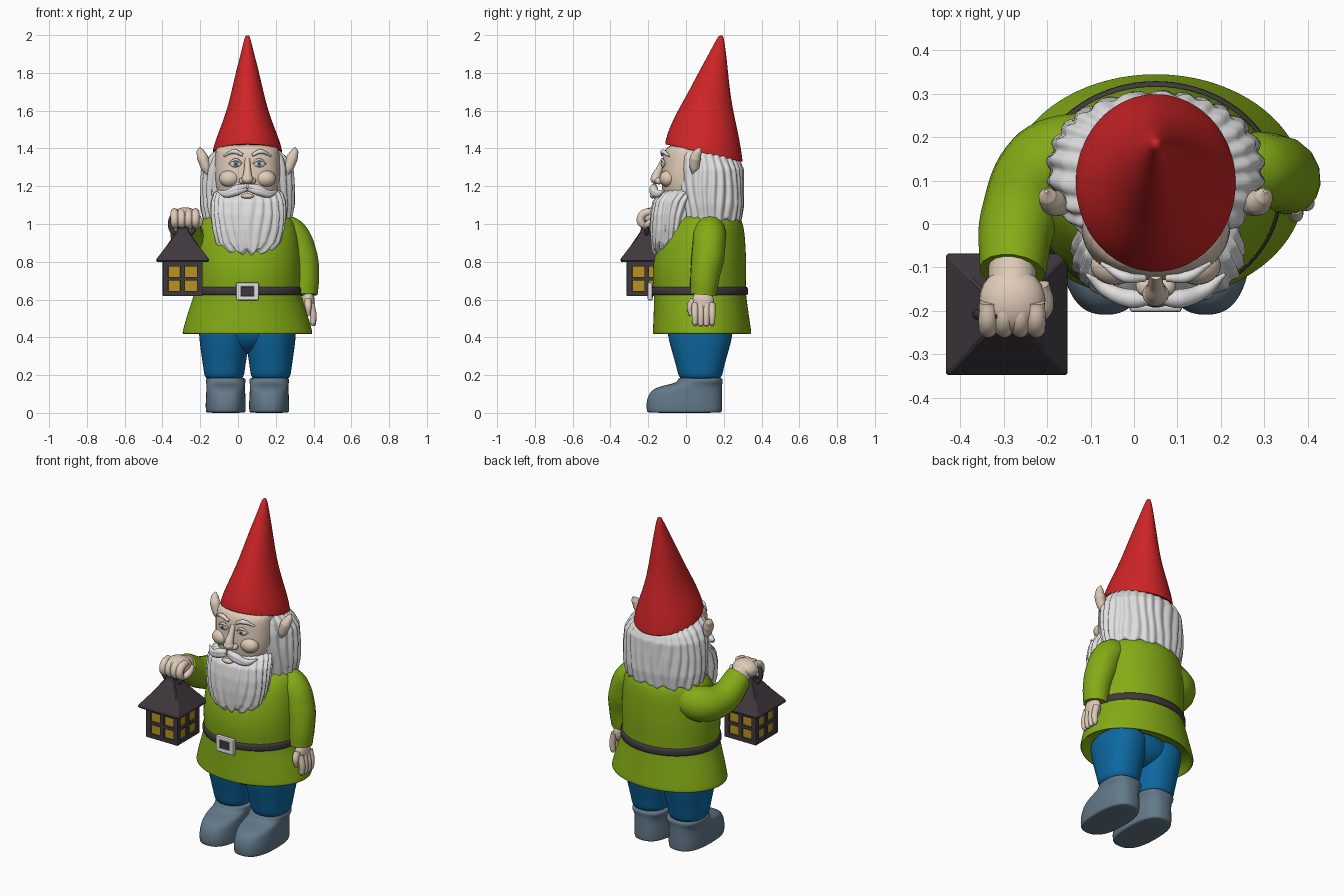
import bpy, bmesh, math
from mathutils import Vector

CX = 0.05  # centre line of the figure


def material(name, rgb):
    m = bpy.data.materials.new(name)
    m.diffuse_color = (*rgb, 1)
    return m


GREEN = material("leaf green", (0.23, 0.41, 0.008))
RED = material("hat red", (0.62, 0.018, 0.02))
BLUE = material("trouser blue", (0.004, 0.14, 0.36))
BOOT = material("slate grey", (0.125, 0.19, 0.25))
SKIN = material("skin", (0.74, 0.60, 0.48))
WHITE = material("hair white", (0.74, 0.74, 0.74))
DARK = material("dark iron", (0.05, 0.04, 0.048))
YELLOW = material("window yellow", (0.50, 0.29, 0.015))
IRIS = material("eye grey", (0.22, 0.29, 0.33))
BLACK = material("pupil black", (0.01, 0.01, 0.01))


def add(name, bm, mat, smooth=True, subsurf=0):
    bmesh.ops.recalc_face_normals(bm, faces=bm.faces[:])
    for f in bm.faces:
        f.smooth = smooth
    me = bpy.data.meshes.new(name)
    bm.to_mesh(me)
    bm.free()
    me.materials.append(mat)
    ob = bpy.data.objects.new(name, me)
    bpy.context.collection.objects.link(ob)
    if subsurf:
        ob.modifiers.new("smooth", 'SUBSURF').levels = subsurf
        ob.modifiers["smooth"].render_levels = subsurf
    return ob


def loft(name, mat, rings, cx=CX, n=32, p=1.0, steps=1, groove=0, waves=20, rag=0, subsurf=2):
    """Stack of ovals: (half width, front y, back y, z) or (..., front z, back z)."""
    rings = [r if len(r) == 5 else (*r, r[3]) for r in rings]
    full = []
    for a, b in zip(rings, rings[1:]):
        for s in range(steps):
            t = s / steps
            full.append([u + (v - u) * t for u, v in zip(a, b)])
    full.append(rings[-1])
    zlo = full[0][3]
    bm = bmesh.new()
    loops = []
    for rx, yf, yb, zf, zb in full:
        loop = []
        for i in range(n):
            a = 2 * math.pi * i / n
            c, s = math.cos(a), math.sin(a)
            z = (zf + zb) / 2 + s * (zb - zf) / 2
            ph = waves * a + 1.3 * math.sin(13 * z + 3 * a) + 0.8 * math.sin(5 * a)
            g = 1 + groove * (abs(math.sin(ph / 2)) * 2 - 1.3)
            if rag:
                z += rag * math.sin(waves * 0.5 * a + 1) * max(0, 1 - (zf - zlo) / 0.12)
            x = cx + rx * g * math.copysign(abs(c) ** p, c)
            y = (yf + yb) / 2 + (yb - yf) / 2 * g * math.copysign(abs(s) ** p, s)
            loop.append(bm.verts.new((x, y, z)))
        loops.append(loop)
    for l0, l1 in zip(loops, loops[1:]):
        for i in range(n):
            j = (i + 1) % n
            bm.faces.new((l0[i], l0[j], l1[j], l1[i]))
    bm.faces.new(loops[0])
    bm.faces.new(loops[-1])
    return add(name, bm, mat, True, subsurf)


def ball(name, mat, loc, r, rot=(0, 0, 0)):
    bm = bmesh.new()
    bmesh.ops.create_uvsphere(bm, u_segments=24, v_segments=14, radius=1)
    ob = add(name, bm, mat)
    ob.location, ob.scale, ob.rotation_euler = loc, r, rot
    return ob


def box(name, mat, loc, size, bevel=0.003):
    bm = bmesh.new()
    bmesh.ops.create_cube(bm, size=1)
    bmesh.ops.scale(bm, vec=size, verts=bm.verts[:])
    if bevel:
        bmesh.ops.bevel(bm, geom=bm.edges[:], offset=bevel, segments=2, affect='EDGES', profile=0.5)
    ob = add(name, bm, mat, False)
    ob.location = loc
    return ob


def tube(name, mat, pts):
    """Round tube through (x, y, z, radius) points, turned into a mesh."""
    cu = bpy.data.curves.new(name, 'CURVE')
    cu.dimensions = '3D'
    cu.bevel_depth, cu.bevel_resolution, cu.resolution_u = 1, 6, 10
    cu.use_fill_caps = True
    sp = cu.splines.new('BEZIER')
    sp.bezier_points.add(len(pts) - 1)
    for bp, q in zip(sp.bezier_points, pts):
        bp.co, bp.radius = q[:3], q[3]
        bp.handle_left_type = bp.handle_right_type = 'AUTO'
    tmp = bpy.data.objects.new(name + "_path", cu)
    bpy.context.collection.objects.link(tmp)
    dg = bpy.context.evaluated_depsgraph_get()
    me = bpy.data.meshes.new_from_object(tmp.evaluated_get(dg))
    bpy.data.objects.remove(tmp)
    bm = bmesh.new()
    bm.from_mesh(me)
    return add(name, bm, mat)


# Boots and trousers
for side, nm in ((-1, "left"), (1, "right")):
    c = CX + side * 0.115
    loft(nm + "_boot", BOOT, [(0.1, -0.2, 0.185, 0), (0.106, -0.208, 0.192, 0.004), (0.107, -0.212, 0.193, 0.05),
         (0.104, -0.2, 0.192, 0.1), (0.102, -0.165, 0.192, 0.135), (0.102, -0.08, 0.192, 0.152),
         (0.106, -0.045, 0.195, 0.165), (0.106, -0.042, 0.195, 0.183), (0.09, -0.03, 0.18, 0.185)],
         cx=c, p=0.8)
    loft(nm + "_trouser_leg", BLUE, [(0.102, -0.035, 0.188, 0.165), (0.108, -0.045, 0.195, 0.22),
         (0.122, -0.07, 0.22, 0.31), (0.135, -0.1, 0.25, 0.41), (0.135, -0.1, 0.25, 0.5)],
         cx=c + side * 0.008, p=0.9)
loft("trouser_hips", BLUE, [(0.1, 0.02, 0.13, 0.31), (0.19, -0.05, 0.21, 0.35), (0.235, -0.09, 0.245, 0.41),
     (0.24, -0.1, 0.25, 0.5)])

# Tunic with open hem
loft("tunic", GREEN, [(0.27, -0.11, 0.28, 0.49), (0.325, -0.155, 0.325, 0.43), (0.338, -0.168, 0.338, 0.416),
     (0.346, -0.177, 0.347, 0.42), (0.342, -0.176, 0.345, 0.44), (0.32, -0.172, 0.333, 0.52),
     (0.292, -0.17, 0.322, 0.6), (0.28, -0.17, 0.317, 0.645), (0.284, -0.178, 0.318, 0.71),
     (0.284, -0.175, 0.32, 0.8), (0.275, -0.15, 0.315, 0.9), (0.262, -0.11, 0.308, 0.98),
     (0.235, -0.06, 0.29, 1.04), (0.12, 0.02, 0.22, 1.08)], n=40)

# Belt and buckle
loft("belt", DARK, [(0.27, -0.16, 0.31, 0.62), (0.293, -0.182, 0.33, 0.622), (0.29, -0.182, 0.33, 0.645),
     (0.29, -0.183, 0.329, 0.668), (0.27, -0.16, 0.31, 0.67)], n=40, subsurf=1)
for dx in (-0.046, 0.046):
    box("buckle_side", WHITE, (CX + dx, -0.19, 0.643), (0.028, 0.026, 0.096), 0.008)
for dz in (-0.036, 0.036):
    box("buckle_bar", WHITE, (CX, -0.19, 0.643 + dz), (0.11, 0.026, 0.024), 0.008)
box("buckle_plate", DARK, (CX, -0.186, 0.643), (0.085, 0.02, 0.07))

# Sleeves
tube("lowered_sleeve", GREEN, [(0.2, 0.13, 0.99, 0.07), (0.28, 0.125, 0.945, 0.088), (0.335, 0.115, 0.82, 0.088),
     (0.352, 0.1, 0.72, 0.078), (0.352, 0.092, 0.625, 0.07)])
tube("raised_sleeve", GREEN, [(-0.1, 0.16, 0.94, 0.1), (-0.2, 0.13, 0.91, 0.103), (-0.262, 0.02, 0.92, 0.09),
     (-0.28, -0.11, 1.0, 0.076)])

# Lowered hand
ball("lowered_palm", SKIN, (0.372, 0.09, 0.585), (0.034, 0.058, 0.07))
for i in range(4):
    y = 0.048 + 0.03 * i
    tube("lowered_finger", SKIN, [(0.385, y, 0.58, 0.018), (0.398, y, 0.52, 0.018),
         (0.396, y, 0.475 - 0.008 * (i in (1, 2)), 0.015), (0.394, y, 0.46, 0.006)])
tube("lowered_thumb", SKIN, [(0.37, 0.04, 0.6, 0.02), (0.372, 0.022, 0.56, 0.018), (0.374, 0.026, 0.515, 0.009)])

# Raised fist
ball("raised_fist", SKIN, (-0.28, -0.175, 1.035), (0.076, 0.075, 0.053))
tube("raised_wrist", SKIN, [(-0.28, -0.08, 1.0, 0.055), (-0.28, -0.16, 1.03, 0.055)])
for i in range(4):
    x = -0.336 + 0.037 * i
    tube("fist_finger", SKIN, [(x, -0.18, 1.065, 0.02), (x, -0.228, 1.05, 0.022), (x, -0.238, 1.01, 0.021),
         (x, -0.205, 0.985, 0.016)])
tube("fist_thumb", SKIN, [(-0.215, -0.14, 1.03, 0.02), (-0.205, -0.19, 1.005, 0.02), (-0.225, -0.225, 0.985, 0.012)])

# Lantern: glowing core, frame, roof and ring
LX, LY = -0.293, -0.208
box("lantern_windows", YELLOW, (LX, LY, 0.71), (0.19, 0.19, 0.17), 0)
for z, h in ((0.632, 0.026), (0.71, 0.02), (0.792, 0.034)):
    for s in (-1, 1):
        box("lantern_rail", DARK, (LX, LY + s * 0.098, z), (0.212, 0.016, h))
        box("lantern_rail", DARK, (LX + s * 0.098, LY, z), (0.016, 0.212, h))
box("lantern_floor", DARK, (LX, LY, 0.624), (0.208, 0.208, 0.012))
for s in (-1, 1):
    for t in (-1, 1):
        box("lantern_post", DARK, (LX + s * 0.091, LY + t * 0.091, 0.713), (0.03, 0.03, 0.186))
    box("lantern_mullion", DARK, (LX, LY + s * 0.098, 0.713), (0.026, 0.016, 0.18))
    box("lantern_mullion", DARK, (LX + s * 0.098, LY, 0.713), (0.016, 0.026, 0.18))
bm = bmesh.new()
prev = None
for half, z in ((0.13, 0.798), (0.14, 0.802), (0.14, 0.813), (0.085, 0.885), (0.034, 0.96), (0.028, 0.985)):
    cur = [bm.verts.new((LX + a * half, LY + b * half, z)) for a, b in ((-1, -1), (1, -1), (1, 1), (-1, 1))]
    if prev:
        for i in range(4):
            bm.faces.new((prev[i], prev[(i + 1) % 4], cur[(i + 1) % 4], cur[i]))
    else:
        bm.faces.new(cur)
    prev = cur
bm.faces.new(prev)
add("lantern_roof", bm, DARK, False).modifiers.new("round", 'BEVEL').width = 0.005
bpy.ops.mesh.primitive_torus_add(major_radius=0.066, minor_radius=0.013, major_segments=32, minor_segments=10,
                                 location=(LX, LY, 1.0), rotation=(math.pi / 2, 0, 0))
ring = bpy.context.object
ring.name = "lantern_ring"
ring.data.materials.append(DARK)
bpy.ops.object.shade_smooth()

# Hair, beard and face
loft("hair", WHITE, [(0.19, 0.0, 0.25, 1.0), (0.232, -0.03, 0.293, 1.02), (0.247, -0.045, 0.305, 1.1),
     (0.248, -0.06, 0.305, 1.2), (0.24, -0.07, 0.303, 1.29), (0.215, -0.072, 0.29, 1.365, 1.32),
     (0.165, -0.06, 0.265, 1.42, 1.36)], n=132, p=0.95, steps=5, groove=0.038, waves=26, rag=0.014, subsurf=1)
loft("face", SKIN, [(0.12, -0.09, 0.15, 1.08), (0.155, -0.12, 0.15, 1.14), (0.175, -0.135, 0.15, 1.23),
     (0.174, -0.124, 0.15, 1.32), (0.17, -0.12, 0.15, 1.38), (0.16, -0.09, 0.15, 1.43)], p=0.85)
loft("beard", WHITE, [(0.07, -0.165, -0.02, 0.845), (0.125, -0.18, -0.02, 0.862), (0.168, -0.185, 0.0, 0.9),
     (0.188, -0.19, 0.02, 0.97), (0.198, -0.188, 0.04, 1.05), (0.195, -0.175, 0.06, 1.12),
     (0.18, -0.135, 0.08, 1.165), (0.14, -0.09, 0.1, 1.19)], cx=0.055, n=112, p=0.95, steps=5,
     groove=0.045, waves=22, rag=0.014, subsurf=1)
tube("nose", SKIN, [(CX, -0.115, 1.345, 0.014), (CX, -0.14, 1.29, 0.018), (CX, -0.158, 1.245, 0.027),
     (CX, -0.15, 1.215, 0.015)])
ball("nose_tip", SKIN, (CX, -0.16, 1.237), (0.031, 0.028, 0.025))
ball("lower_lip", SKIN, (CX, -0.172, 1.148), (0.034, 0.018, 0.014))
for s, nm in ((-1, "left"), (1, "right")):
    ball(nm + "_nostril", SKIN, (CX + s * 0.026, -0.142, 1.228), (0.02, 0.024, 0.018))
    ball(nm + "_cheek", SKIN, (CX + s * 0.095, -0.095, 1.24), (0.055, 0.045, 0.045))
    ball(nm + "_eye", WHITE, (CX + s * 0.062, -0.118, 1.318), (0.031, 0.013, 0.018))
    ball(nm + "_iris", IRIS, (CX + s * 0.062, -0.126, 1.319), (0.014, 0.008, 0.014))
    ball(nm + "_pupil", BLACK, (CX + s * 0.062, -0.1295, 1.319), (0.007, 0.006, 0.007))
    tube(nm + "_upper_lid", SKIN, [(CX + s * 0.028, -0.122, 1.32, 0.004), (CX + s * 0.062, -0.126, 1.34, 0.008),
         (CX + s * 0.098, -0.112, 1.318, 0.004)])
    tube(nm + "_eyebrow", WHITE, [(CX + s * 0.025, -0.125, 1.365, 0.008), (CX + s * 0.07, -0.122, 1.383, 0.013),
         (CX + s * 0.125, -0.09, 1.36, 0.005)])
    for k in range(2):
        tube(nm + "_moustache", WHITE, [(CX + s * 0.004, -0.168, 1.2 - 0.012 * k, 0.014),
             (CX + s * 0.055, -0.172, 1.187 - 0.014 * k, 0.022), (CX + s * 0.115, -0.15, 1.163 - 0.006 * k, 0.017),
             (CX + s * 0.16, -0.115, 1.178, 0.004)])
    tube(nm + "_ear", SKIN, [(CX + s * 0.205, 0.045, 1.265, 0.014), (CX + s * 0.22, 0.045, 1.3, 0.026),
         (CX + s * 0.237, 0.05, 1.35, 0.03), (CX + s * 0.25, 0.065, 1.385, 0.02), (CX + s * 0.252, 0.075, 1.405, 0.004)])

# Pointed hat, leaning back
loft("hat", RED, [(0.165, -0.09, 0.28, 1.43, 1.335), (0.185, -0.11, 0.3, 1.42, 1.327), (0.186, -0.112, 0.301, 1.425, 1.332),
     (0.175, -0.105, 0.292, 1.46, 1.40), (0.142, -0.078, 0.275, 1.535, 1.49), (0.108, -0.03, 0.252, 1.625, 1.59),
     (0.085, 0.018, 0.235, 1.71, 1.69), (0.06, 0.07, 0.222, 1.81, 1.81), (0.036, 0.12, 0.213, 1.9, 1.9),
     (0.018, 0.16, 0.202, 1.975, 1.975), (0.01, 0.175, 0.195, 2.0, 2.0)])
